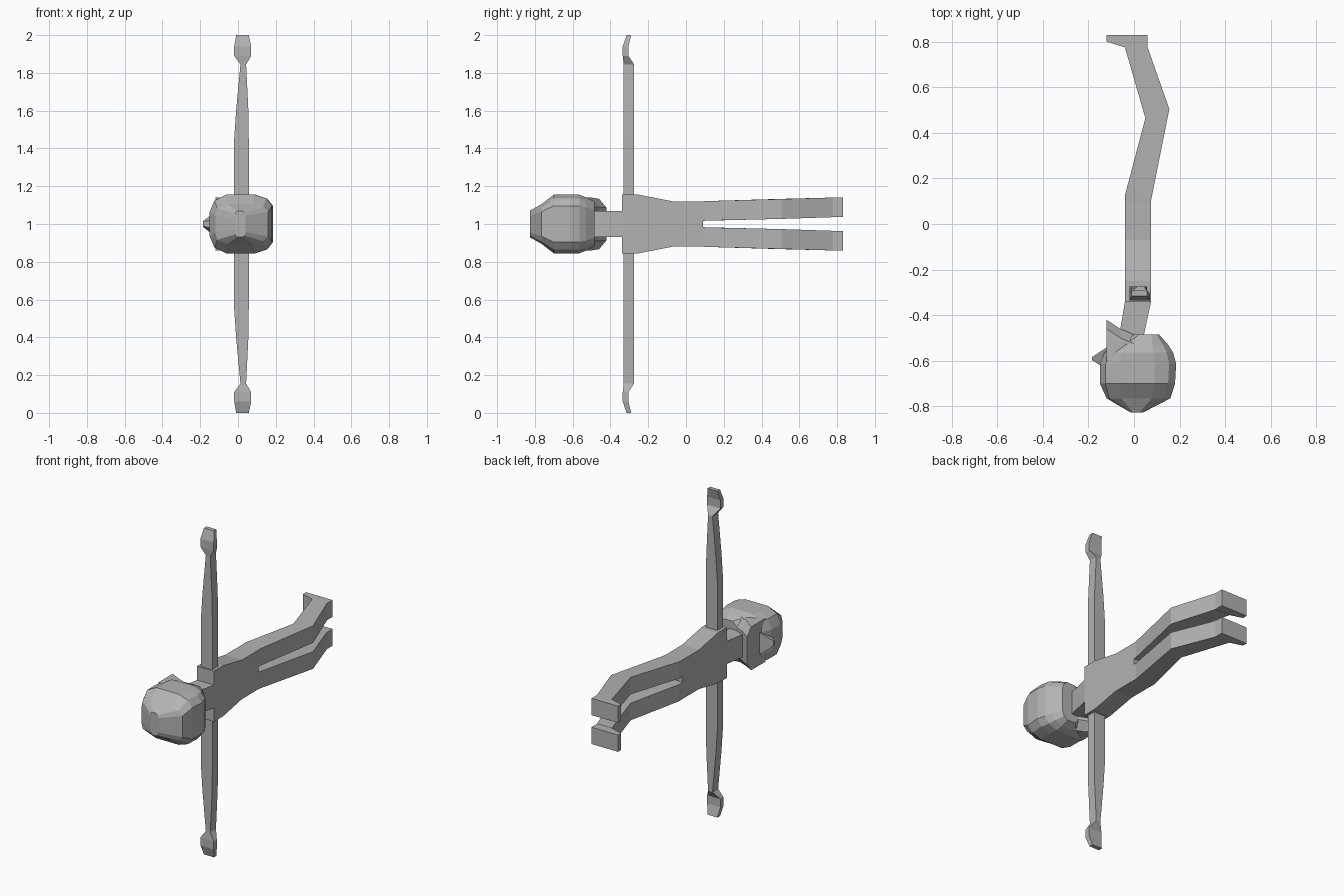
import bpy, bmesh

if "Cube" in bpy.data.objects:
    bpy.data.objects.remove(bpy.data.objects["Cube"])

grey = bpy.data.materials.new("plain grey")
grey.diffuse_color = (0.45, 0.45, 0.45, 1)
grey.use_nodes = True
grey.node_tree.nodes["Principled BSDF"].inputs["Base Color"].default_value = grey.diffuse_color


def loft(name, rings):
    """Bridge equal-length closed rings of points and cap both ends."""
    bm = bmesh.new()
    loops = [[bm.verts.new((x, y, 1 + w)) for x, y, w in ring] for ring in rings]
    n = len(loops[0])
    for a, b in zip(loops, loops[1:]):
        for i in range(n):
            j = (i + 1) % n
            bm.faces.new((a[i], a[j], b[j], b[i]))
    bm.faces.new(loops[0])
    bm.faces.new(loops[-1])
    bmesh.ops.recalc_face_normals(bm, faces=bm.faces)
    mesh = bpy.data.meshes.new(name)
    bm.to_mesh(mesh)
    bm.free()
    mesh.materials.append(grey)
    obj = bpy.data.objects.new(name, mesh)
    bpy.context.collection.objects.link(obj)
    return obj


def bar(front, back, w0, w1):
    """Four-point section: front and back points spanning widths w0 to w1."""
    return [(*front, w0), (*back, w0), (*back, w1), (*front, w1)]


# Torso and neck
loft("torso", [bar((-0.04, y0), (0.075, y1), -w, w) for y0, y1, w in
               [(-0.34, -0.34, 0.155), (-0.25, -0.25, 0.155),
                (-0.07, -0.07, 0.12), (0.09, 0.09, 0.12)]])
loft("neck", [bar((-0.075, -0.55), (0.03, -0.55), -0.07, 0.07),
              bar((-0.04, -0.34), (0.075, -0.34), -0.07, 0.07)])

# Limbs, built once for each side
for side, s in (("left", 1), ("right", -1)):
    loft(side + "_leg", [bar(f, b, s * w0, s * w1) for f, b, w0, w1 in [
        ((-0.04, 0.09), (0.075, 0.09), 0.017, 0.12),
        ((-0.04, 0.125), (0.075, 0.105), 0.018, 0.121),
        ((0.05, 0.465), (0.155, 0.505), 0.027, 0.132),
        ((-0.04, 0.775), (0.06, 0.775), 0.036, 0.14)]])
    sole = [(-0.12, 0.80), (-0.04, 0.775), (0.06, 0.775), (0.06, 0.83), (-0.12, 0.83)]
    loft(side + "_foot", [[(x, y, s * w) for x, y in sole] for w in (0.037, 0.14)])
    # Arm runs straight into wrist, palm and fingertips
    loft(side + "_arm", [
        [(x0, y0, s * w), (x1, y0, s * w), (x1, y1, s * w), (x0, y1, s * w)]
        for w, x0, x1, y0, y1 in [
            (0.14, -0.02, 0.057, -0.33, -0.275),
            (0.45, -0.02, 0.057, -0.33, -0.275),
            (0.60, -0.01, 0.055, -0.33, -0.275),
            (0.845, 0.013, 0.043, -0.33, -0.275),
            (0.89, -0.02, 0.07, -0.335, -0.305),
            (0.94, -0.02, 0.07, -0.335, -0.305),
            (1.0, -0.01, 0.057, -0.315, -0.29)]])


def head_ring(y, x0, x1, w, bulge):
    """Rounded-box section whose face side bulges along the centre line."""
    half = [(x0 - bulge, 0.42 * w), (x0, 0.8 * w),
            (x0 + 0.2 * (x1 - x0), w), (x0 + 0.7 * (x1 - x0), w),
            (x0 + 0.9 * (x1 - x0), 0.87 * w), (x1, 0.62 * w)]
    return ([(x, y, v) for x, v in half]
            + [(x, y, -v) for x, v in reversed(half)])


# Head, crown to nape
loft("head", [head_ring(*r) for r in [
    (-0.827, -0.015, 0.04, 0.07, 0),
    (-0.765, -0.11, 0.16, 0.105, 0.01),
    (-0.70, -0.125, 0.18, 0.155, 0.025),
    (-0.615, -0.125, 0.185, 0.155, 0.025),
    (-0.565, -0.11, 0.172, 0.155, 0.02),
    (-0.53, -0.08, 0.15, 0.142, 0),
    (-0.485, 0.0, 0.11, 0.12, 0)]])

# Jaw, slanting back from the chin to the neck
jaw = [(-0.42, 0.09), (-0.46, 0.14), (-0.60, 0.14)]
outline = jaw + [(y, -w) for y, w in reversed(jaw)]
loft("jaw", [[(x, max(y - d, -0.60), w * k) for y, w in outline]
             for x, d, k in [(-0.12, 0, 0.95), (-0.06, 0.04, 1), (0.0, 0.065, 1)]])

# Nose, a blunt wedge
loft("nose", [[(x, y0, -w0), (x, y0, w0), (x, y1, w1), (x, y1, -w1)]
              for x, y0, y1, w0, w1 in [(-0.11, -0.645, -0.535, 0.03, 0.075),
                                        (-0.185, -0.597, -0.585, 0.012, 0.015)]])
